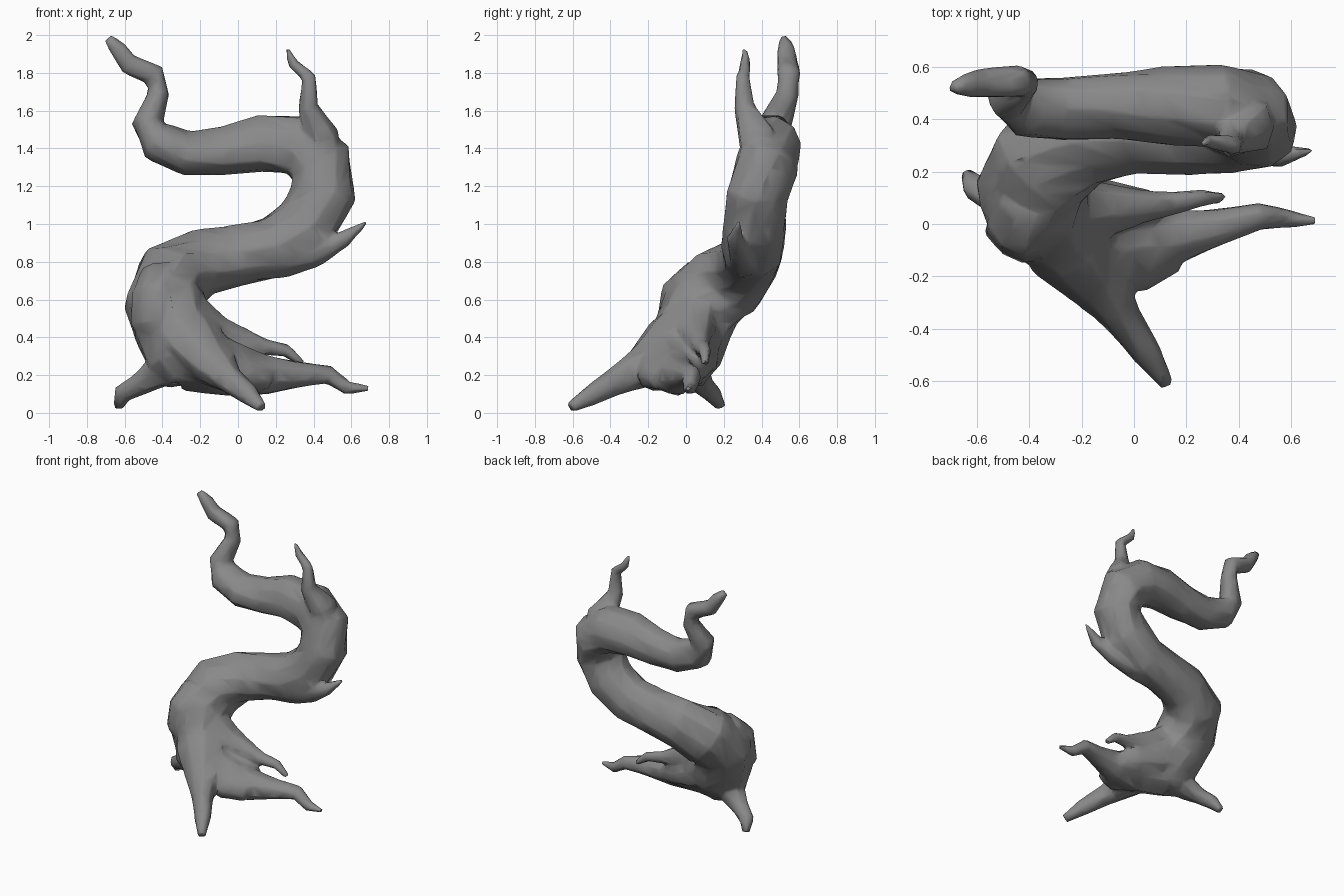
import bpy, bmesh, math, random
from mathutils import Vector

cube = bpy.data.objects.get("Cube")
if cube:
    bpy.data.objects.remove(cube, do_unlink=True)

random.seed(4)
bark = bpy.data.materials.new("grey_bark")
bark.use_nodes = True
bark.diffuse_color = (0.25, 0.25, 0.25, 1)
bark.node_tree.nodes["Principled BSDF"].inputs["Base Color"].default_value = (0.25, 0.25, 0.25, 1)

tree = bmesh.new()


def limb(path, sides=8, twist=0.12, rough=0.06):
    """Adds a closed, tapered, gnarled tube; each path point is x, y, z, radius."""
    points = [Vector(p[:3]) for p in path]
    rings = []
    faces = []
    normal = None
    for i, (point, knot) in enumerate(zip(points, path)):
        before, after = points[max(i - 1, 0)], points[min(i + 1, len(points) - 1)]
        axis = (after - before).normalized()
        if normal is None:
            normal = axis.orthogonal()
        normal = (normal - axis * normal.dot(axis)).normalized()
        side = axis.cross(normal)
        ring = []
        for k in range(sides):
            a = math.tau * k / sides + twist * i
            ridge = 1.04 + rough * math.cos(3 * math.tau * k / sides) + random.uniform(-rough, rough)
            ring.append(tree.verts.new(point + (normal * math.cos(a) + side * math.sin(a)) * knot[3] * ridge))
        rings.append(ring)
    for low, high in zip(rings, rings[1:]):
        for k in range(sides):
            n = (k + 1) % sides
            faces.append(tree.faces.new((low[k], low[n], high[n], high[k])))
    faces.append(tree.faces.new(rings[0][::-1]))
    faces.append(tree.faces.new(rings[-1]))
    bmesh.ops.recalc_face_normals(tree, faces=faces)


# S-shaped trunk, running out into the crooked right-hand top
limb([
    (-.25, -.02, .18, .13), (-.29, 0, .29, .19), (-.34, .04, .45, .195), (-.38, .11, .59, .205),
    (-.34, .24, .715, .205), (-.18, .32, .79, .17), (0, .345, .83, .155), (.2, .36, .88, .16),
    (.37, .37, .99, .165), (.46, .37, 1.16, .165), (.44, .42, 1.32, .17), (.31, .45, 1.41, .16),
    (.12, .455, 1.42, .15), (-.08, .45, 1.38, .125), (-.27, .44, 1.375, .115),
    (-.42, .45, 1.435, .11), (-.48, .48, 1.54, .08), (-.42, .54, 1.69, .058),
    (-.44, .545, 1.79, .06), (-.58, .535, 1.85, .055), (-.63, .53, 1.92, .047),
    (-.69, .52, 1.985, .025)], sides=10)

# Swollen knob on the outside of the lower bend
limb([(-.38, .02, .36, .1), (-.43, -.02, .5, .13), (-.43, 0, .62, .13), (-.4, .1, .74, .1)])

# Upper branch and the broken spike on the middle bend
limb([
    (.44, .4, 1.33, .1), (.44, .37, 1.47, .1), (.37, .31, 1.62, .055), (.375, .3, 1.78, .038),
    (.29, .315, 1.85, .03), (.26, .31, 1.935, .012)], sides=7)
limb([
    (.05, .32, .79, .1), (.25, .31, .81, .09), (.42, .29, .84, .065), (.56, .26, .92, .045),
    (.68, .28, 1.01, .012)], sides=7)

# Front root
limb([
    (-.34, .05, .5, .15), (-.25, -.07, .37, .17), (-.13, -.22, .25, .115), (-.04, -.36, .17, .075),
    (.05, -.49, .1, .055), (.125, -.61, .03, .03)])
# Right-hand side root, curling under the bend
limb([
    (-.32, 0, .3, .15), (-.43, .04, .21, .09), (-.52, .09, .15, .06), (-.61, .14, .1, .05),
    (-.635, .19, .03, .028)], sides=7)
# Long root on the other side
limb([
    (-.25, -.03, .3, .18), (-.05, -.07, .24, .14), (.15, -.05, .2, .105), (.33, -.01, .2, .07),
    (.48, .03, .2, .05), (.58, .02, .13, .038), (.7, .01, .13, .014)])
# Small raised root above it
limb([
    (-.27, .04, .52, .13), (-.1, .06, .42, .1), (.04, .07, .38, .065), (.14, .08, .35, .045),
    (.26, .1, .33, .034), (.34, .1, .26, .02)], sides=7)

# Buttresses that web the roots into the base
limb([(-.3, 0, .45, .15), (-.14, -.12, .28, .14), (.04, -.17, .2, .085), (.16, -.12, .18, .06)])
limb([(-.3, .06, .42, .15), (-.13, .05, .31, .13), (.04, .03, .25, .1), (.16, .01, .2, .06)])

mesh = bpy.data.meshes.new("twisted_tree")
tree.to_mesh(mesh)
tree.free()
mesh.materials.append(bark)
obj = bpy.data.objects.new("twisted_tree", mesh)
bpy.context.collection.objects.link(obj)

# Fuse the limbs into one skin, soften the joints, then reduce to large facets
fuse = obj.modifiers.new("fuse", "REMESH")
fuse.mode = "VOXEL"
fuse.voxel_size = 0.013
soften = obj.modifiers.new("soften", "SMOOTH")
soften.factor = 0.5
soften.iterations = 6
facet = obj.modifiers.new("facet", "DECIMATE")
facet.ratio = 0.04

bpy.ops.object.select_all(action="DESELECT")
obj.select_set(True)
bpy.context.view_layer.objects.active = obj
for name in [m.name for m in obj.modifiers]:
    bpy.ops.object.modifier_apply(modifier=name)
bpy.ops.object.shade_smooth_by_angle(angle=math.radians(60))
